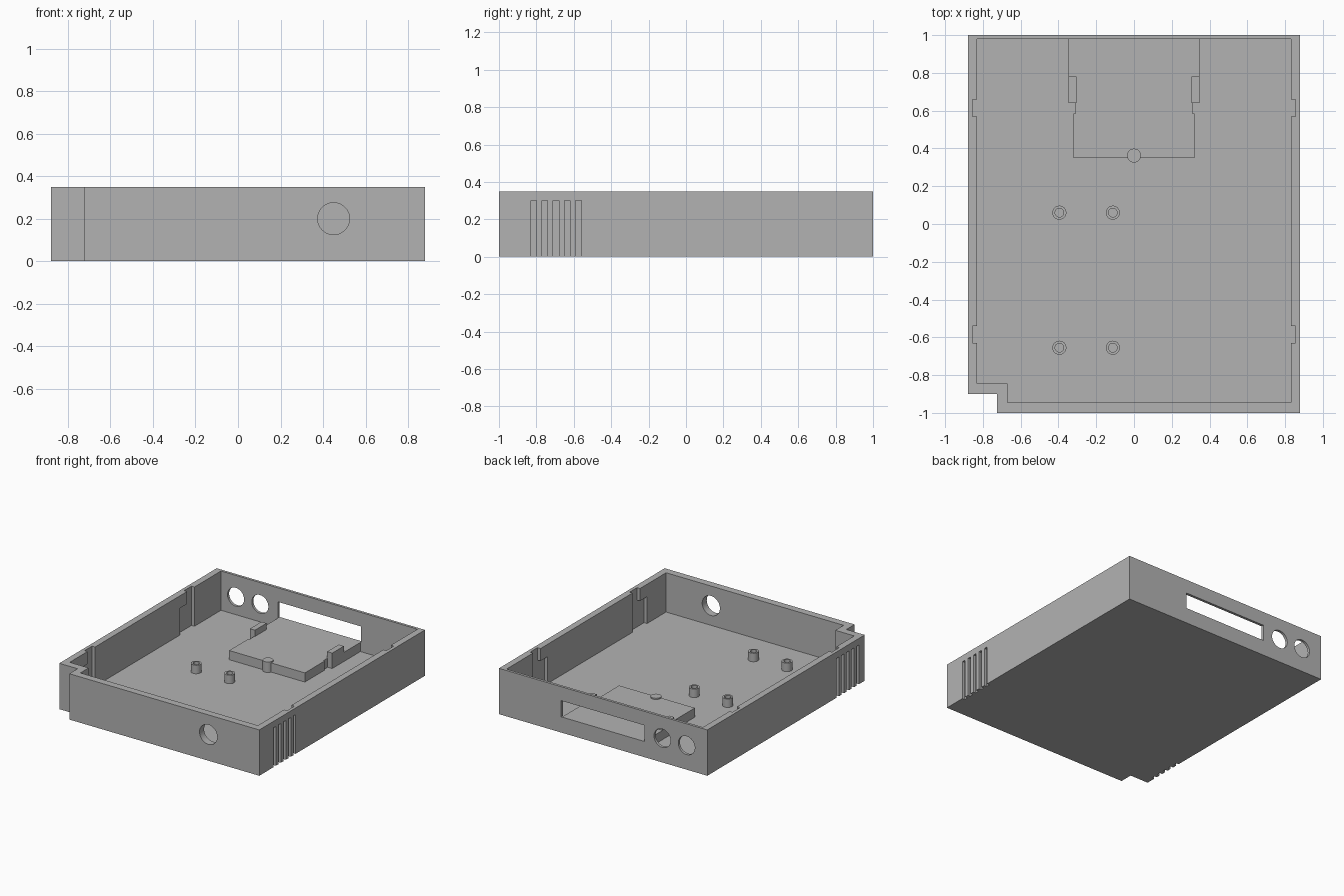
import bpy
import bmesh
from math import radians

default = bpy.data.objects.get("Cube")
if default:
    bpy.data.objects.remove(default, do_unlink=True)

# One grey plastic for the whole enclosure
GREY = (0.45, 0.45, 0.45, 1)
plastic = bpy.data.materials.new("grey plastic")
plastic.use_nodes = True
plastic.diffuse_color = GREY
plastic.node_tree.nodes["Principled BSDF"].inputs["Base Color"].default_value = GREY

H, FLOOR, OVER = 0.35, 0.05, 0.45
W, INNER = 0.88, 0.83


def finish(name, bm):
    bmesh.ops.recalc_face_normals(bm, faces=bm.faces)
    mesh = bpy.data.meshes.new(name)
    bm.to_mesh(mesh)
    bm.free()
    mesh.materials.append(plastic)
    obj = bpy.data.objects.new(name, mesh)
    bpy.context.collection.objects.link(obj)
    return obj


def prism(name, outline, z0, z1):
    """Extrude an XY outline between two heights."""
    bm = bmesh.new()
    face = bm.faces.new([bm.verts.new((x, y, z0)) for x, y in outline])
    top = bmesh.ops.extrude_face_region(bm, geom=[face])["geom"]
    bmesh.ops.translate(bm, vec=(0, 0, z1 - z0),
                        verts=[v for v in top if isinstance(v, bmesh.types.BMVert)])
    return finish(name, bm)


def box(name, x0, x1, y0, y1, z0, z1):
    return prism(name, [(x0, y0), (x1, y0), (x1, y1), (x0, y1)], z0, z1)


def cylinder(name, center, radius, depth, along_y=False):
    bm = bmesh.new()
    bmesh.ops.create_cone(bm, cap_ends=True, segments=48, radius1=radius,
                          radius2=radius, depth=depth)
    obj = finish(name, bm)
    obj.location = center
    if along_y:
        obj.rotation_euler.x = radians(90)
    return obj


def activate(obj):
    bpy.ops.object.select_all(action="DESELECT")
    obj.select_set(True)
    bpy.context.view_layer.objects.active = obj


def cut(target, cutter):
    """Subtract a cutter for good and discard it."""
    cutter.hide_render = True
    mod = target.modifiers.new("cut", "BOOLEAN")
    mod.operation, mod.solver, mod.object = "DIFFERENCE", "EXACT", cutter
    activate(target)
    bpy.ops.object.modifier_apply(modifier=mod.name)
    bpy.data.objects.remove(cutter, do_unlink=True)


def smooth(obj):
    activate(obj)
    bpy.ops.object.shade_smooth_by_angle(angle=radians(30))


def notched(x, y_front, y_back, notch_x, notch_y):
    """Rectangle with its front right corner stepped in."""
    return [(notch_x, y_front), (x, y_front), (x, y_back),
            (-x, y_back), (-x, notch_y), (notch_x, notch_y)]


# Open tray with a stepped corner
tray = prism("tray", notched(W, -1, 1, -0.725, -0.9), 0, H)
cut(tray, prism("cavity", notched(INNER, -0.945, 0.98, -0.67, -0.845), FLOOR, OVER))

# Side walls: hooked lid slots inside, vent grooves outside
for side in (-1, 1):
    x_in, x_out = sorted((side * 0.8, side * 0.855))
    for y in (0.57, -0.63):
        cut(tray, box("slot_entry", x_in, x_out, y, y + 0.09, FLOOR, OVER))
        cut(tray, box("slot_hook", x_in, x_out, y - 0.085, y + 0.01, FLOOR, 0.255))
    g_in, g_out = sorted((side * 0.86, side * 0.95))
    for i in range(5):
        y = -0.83 + i * 0.06
        cut(tray, box("vent", g_in, g_out, y, y + 0.03, -0.1, 0.3))

# Front hole, back holes and back slot
for x, y, z, r in ((0.45, -0.97, 0.2, 0.075),
                   (-0.5, 1, 0.185, 0.07), (-0.705, 1, 0.185, 0.07)):
    cut(tray, cylinder("port", (x, y, z), r, 0.2, along_y=True))
cut(tray, box("back_slot", -0.35, 0.355, 0.9, 1.1, 0.12, 0.243))
smooth(tray)

# Raised platform behind the back slot
half = [(0.32, 0.35), (0.32, 0.585), (0.31, 0.585), (0.31, 0.78), (0.348, 0.78), (0.348, 0.98)]
prism("platform", half + [(-x, y) for x, y in reversed(half)], FLOOR, 0.12)

# Retaining tabs at the platform sides
for side, label in ((-1, "right"), (1, "left")):
    x0, x1 = sorted((side * 0.305, side * 0.348))
    box(label + "_tab", x0, x1, 0.64, 0.78, FLOOR, 0.168)

# Locating pin on the platform's front edge
smooth(cylinder("locating_pin", (0, 0.362, 0.09), 0.037, 0.08))

# Hollow screw posts
for x in (-0.395, -0.112):
    for y in (0.06, -0.655):
        post = cylinder("screw_post", (x, y, 0.0825), 0.037, 0.065)
        cut(post, cylinder("screw_hole", (x, y, 0.1), 0.023, 0.1))
        smooth(post)
